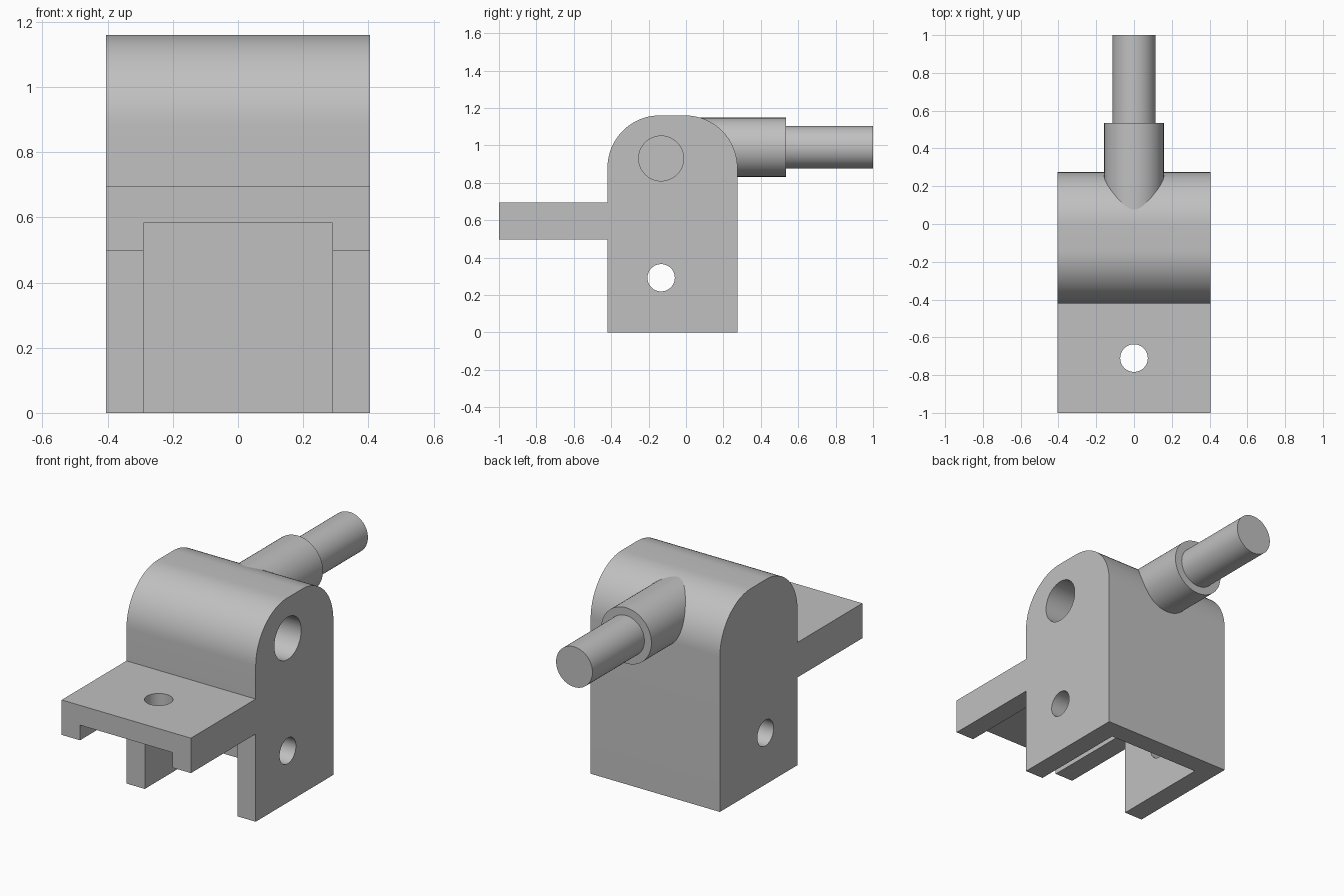
import bpy
import bmesh
from math import pi, cos, sin, radians
from mathutils import Matrix

default = bpy.data.objects.get("Cube")
if default:
    bpy.data.objects.remove(default, do_unlink=True)

grey = bpy.data.materials.new("plain grey")
grey.use_nodes = True
colour = (0.53, 0.53, 0.53, 1)
grey.diffuse_color = colour
grey.node_tree.nodes["Principled BSDF"].inputs["Base Color"].default_value = colour

HALF = 0.405                 # half width of the block
BACK, FRONT = 0.275, -0.42   # block depth
TOP, ROUND = 1.16, 0.28      # height and shoulder radius


def finish(bm, name):
    bmesh.ops.recalc_face_normals(bm, faces=bm.faces)
    mesh = bpy.data.meshes.new(name)
    bm.to_mesh(mesh)
    bm.free()
    mesh.materials.append(grey)
    obj = bpy.data.objects.new(name, mesh)
    bpy.context.collection.objects.link(obj)
    return obj


def box(name, lo, hi):
    bm = bmesh.new()
    size = [b - a for a, b in zip(lo, hi)]
    centre = [(a + b) / 2 for a, b in zip(lo, hi)]
    bmesh.ops.create_cube(bm, size=1, matrix=Matrix.Translation(centre) @ Matrix.Diagonal((*size, 1)))
    return finish(bm, name)


def cylinder(name, axis, centre, radius, length):
    turn = Matrix() if axis == 'Z' else Matrix.Rotation(pi / 2, 4, 'Y' if axis == 'X' else 'X')
    bm = bmesh.new()
    bmesh.ops.create_cone(bm, cap_ends=True, segments=64, radius1=radius, radius2=radius,
                          depth=length, matrix=Matrix.Translation(centre) @ turn)
    return finish(bm, name)


def combine(target, other, operation):
    mod = target.modifiers.new(other.name, 'BOOLEAN')
    mod.operation, mod.solver, mod.object = operation, 'EXACT', other
    bpy.context.view_layer.objects.active = target
    bpy.ops.object.modifier_apply(modifier=mod.name)
    bpy.data.objects.remove(other, do_unlink=True)


def shoulder(y, start, end, steps=20):
    angles = [radians(start + (end - start) * i / steps) for i in range(steps + 1)]
    return [(y + ROUND * cos(a), TOP - ROUND + ROUND * sin(a)) for a in angles]


# Round-topped block and front plate, one side profile extruded across the width
profile = [(FRONT, 0), (BACK, 0)]
profile += shoulder(BACK - ROUND, 0, 90) + shoulder(FRONT + ROUND, 90, 180)
profile += [(FRONT, 0.695), (-1, 0.695), (-1, 0.497), (FRONT, 0.497)]
bm = bmesh.new()
side = bm.faces.new([bm.verts.new((-HALF, y, z)) for y, z in profile])
swept = bmesh.ops.extrude_face_region(bm, geom=[side])["geom"]
bmesh.ops.translate(bm, vec=(2 * HALF, 0, 0),
                    verts=[v for v in swept if isinstance(v, bmesh.types.BMVert)])
block = finish(bm, "bracket_block")

# Underside slot, plate hole, cross pin hole and blind side hole
cutters = [
    box("slot_cutter", (-0.29, -1.2, -0.2), (0.29, 0.163, 0.583)),
    cylinder("plate_hole_cutter", 'Z', (0, -0.71, 0.65), 0.073, 0.4),
    cylinder("pin_hole_cutter", 'X', (0, -0.133, 0.292), 0.073, 1.2),
    cylinder("blind_hole_cutter", 'X', (0.4, -0.133, 0.93), 0.12, 1.0),
]
for cutter in cutters:
    combine(block, cutter, 'DIFFERENCE')

# Stepped rod at the back
collar = cylinder("rod_collar", 'Y', (0, 0.2875, 0.99), 0.158, 0.495)
rod = cylinder("rod_end", 'Y', (0, 0.75, 0.99), 0.114, 0.5)
combine(collar, rod, 'UNION')
collar.name = "stepped_rod"

# Smooth the curved surfaces, keep the corners sharp
bpy.ops.object.select_all(action='DESELECT')
for obj in (block, collar):
    obj.select_set(True)
bpy.context.view_layer.objects.active = block
bpy.ops.object.shade_smooth_by_angle(angle=radians(30))
